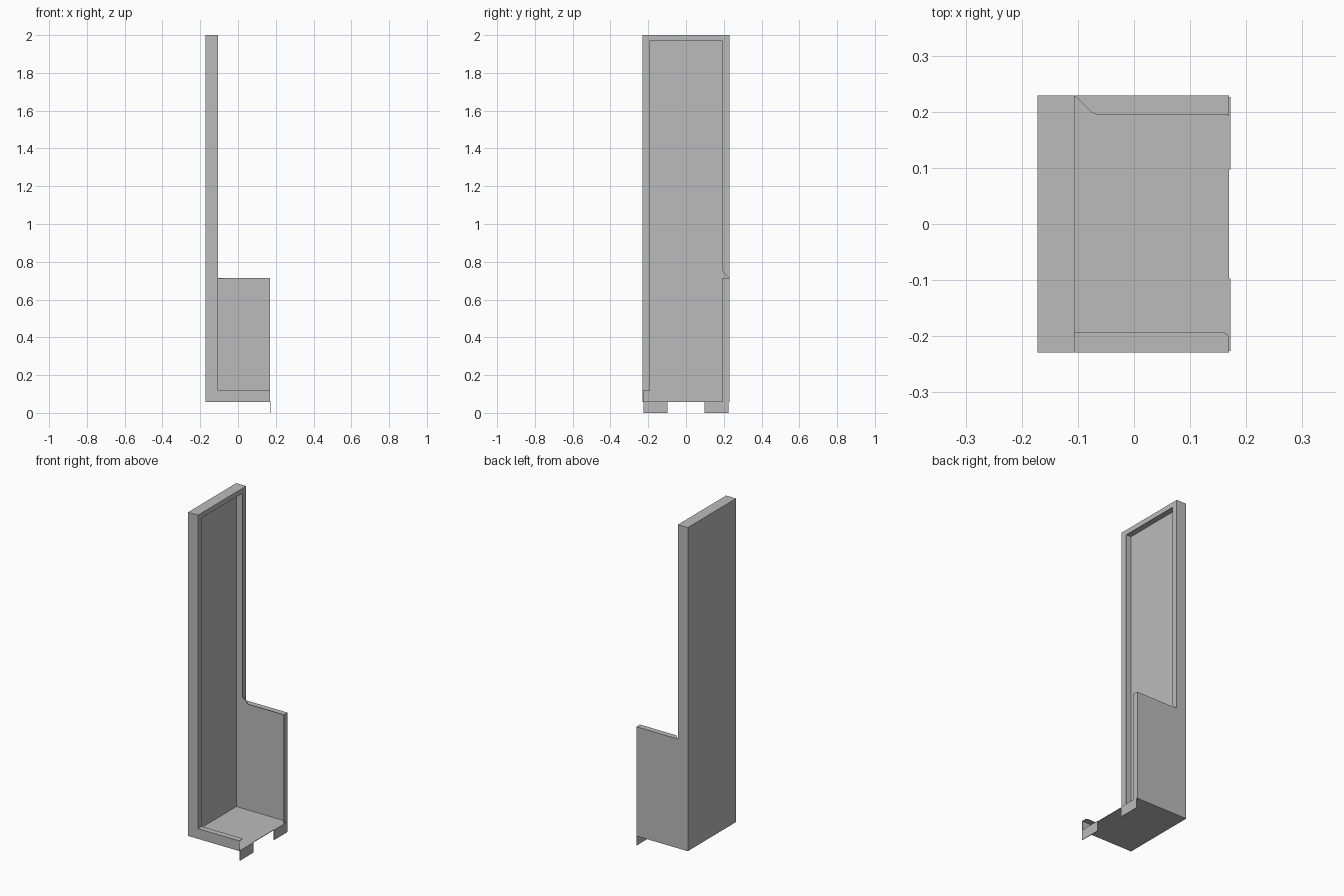
import bpy
import bmesh
from mathutils import Vector

old = bpy.data.objects.get("Cube")
if old:
    bpy.data.objects.remove(old, do_unlink=True)

# Single sheet metal colour
metal = bpy.data.materials.new("grey_metal")
metal.use_nodes = True
grey = (0.5, 0.5, 0.5, 1)
metal.diffuse_color = grey
metal.node_tree.nodes["Principled BSDF"].inputs["Base Color"].default_value = grey

# Outer limits and sheet thickness
T = 0.003
BACK, RIM, FRONT = -0.172, -0.106, 0.169
SIDE, LIP = 0.229, 0.193
BASE, LOW, STEP, TOP = 0.058, 0.119, 0.714, 2.0


def sheet(name, axis, start, outline):
    """Flat sheet: outline in the other two axes, thickened along axis."""
    bm = bmesh.new()
    verts = []
    for p in outline:
        co = list(p)
        co.insert(axis, start)
        verts.append(bm.verts.new(co))
    face = bm.faces.new(verts)
    move = Vector((0, 0, 0))
    move[axis] = T
    grown = bmesh.ops.extrude_face_region(bm, geom=[face], use_keep_orig=True)
    new = [v for v in grown["geom"] if isinstance(v, bmesh.types.BMVert)]
    bmesh.ops.translate(bm, verts=new, vec=move)
    bmesh.ops.recalc_face_normals(bm, faces=bm.faces)
    mesh = bpy.data.meshes.new(name)
    bm.to_mesh(mesh)
    bm.free()
    mesh.materials.append(metal)
    ob = bpy.data.objects.new(name, mesh)
    bpy.context.collection.objects.link(ob)
    return ob


def rect(a0, a1, b0, b1):
    return [(a0, b0), (a1, b0), (a1, b1), (a0, b1)]


# Main panels
sheet("back_panel", 0, BACK, rect(-SIDE, SIDE, BASE, TOP))
sheet("bottom_panel", 2, BASE, rect(BACK, FRONT, -SIDE, SIDE))
sheet("top_panel", 2, TOP - T, rect(BACK, RIM, -SIDE, SIDE))

# Side walls: one with a low foot, one with a tall foot
for name, start, height in (("low_side_wall", -SIDE, LOW),
                            ("tall_side_wall", SIDE - T, STEP)):
    sheet(name, 1, start, [(BACK, BASE), (FRONT, BASE), (FRONT, height),
                           (RIM, height), (RIM, TOP), (BACK, TOP)])

# Inward lips around the upright opening
sheet("top_lip", 0, RIM - T, rect(-LIP, LIP, 1.97, TOP))
sheet("low_side_lip", 0, RIM - T, rect(-SIDE, -LIP, LOW, TOP))
sheet("tall_side_lip", 0, RIM - T,
      [(SIDE, STEP), (SIDE, TOP), (LIP, TOP), (LIP, 0.755), (0.197, 0.744)])

# Inward lips along the feet
sheet("low_foot_lip", 2, LOW - T,
      [(RIM - T, -SIDE), (FRONT, -SIDE), (FRONT, -0.202),
       (0.166, -0.196), (0.159, -LIP), (RIM - T, -LIP)])
sheet("tall_foot_lip", 2, STEP - T,
      [(RIM, SIDE), (FRONT, SIDE), (FRONT, 0.195),
       (-0.066, 0.195), (-0.076, 0.199)])
sheet("tall_foot_front_lip", 0, FRONT - T, rect(LIP, SIDE, BASE, STEP))

# Hanging tabs on the front edge
for name, s in (("low_side_tab", -1), ("tall_side_tab", 1)):
    sheet(name, 0, FRONT, rect(s * 0.097, s * 0.226, 0, BASE + T))
